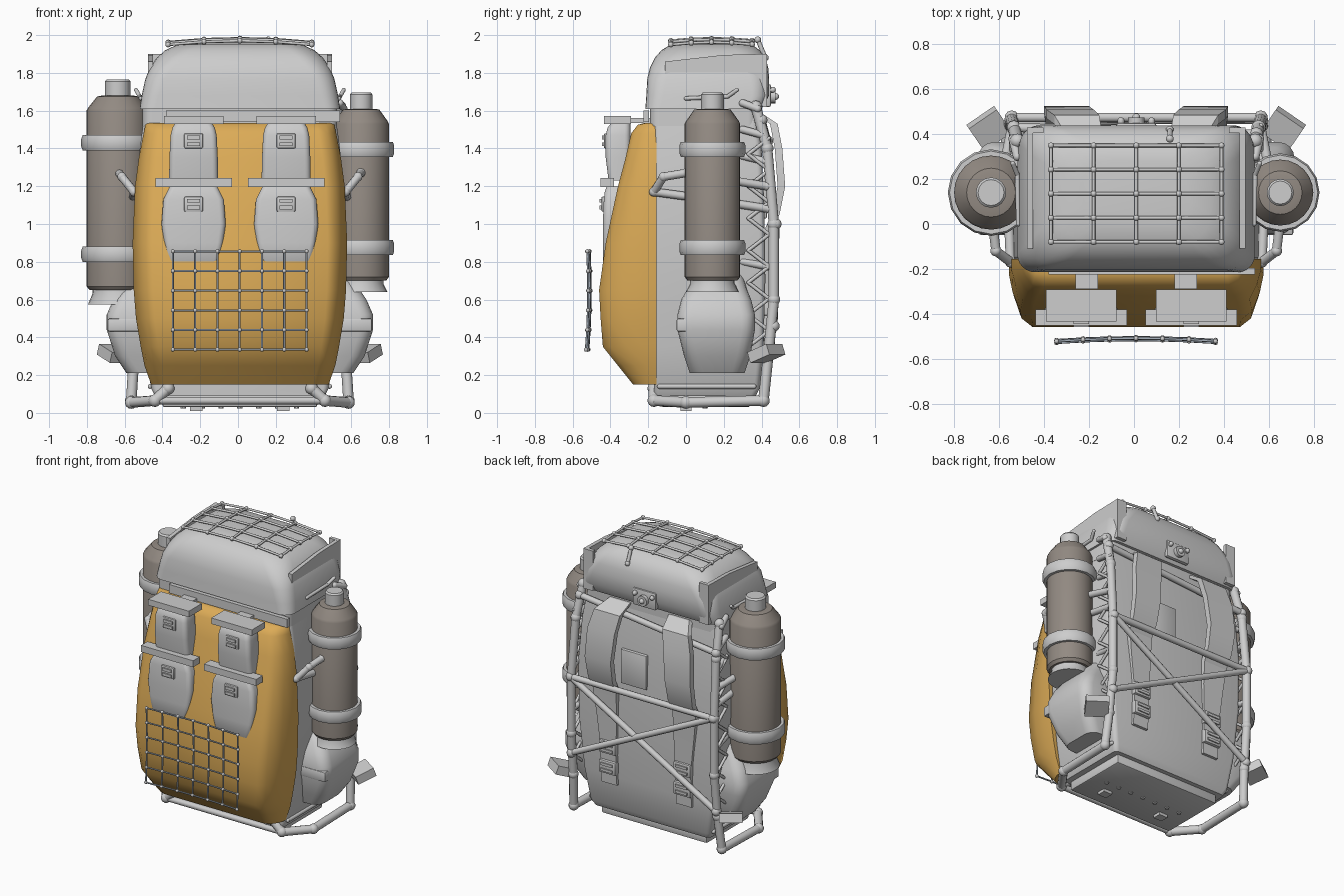
import bpy, bmesh, math
from mathutils import Vector, Matrix


def mat(name, *rgb):
    m = bpy.data.materials.new(name)
    m.diffuse_color = (*rgb, 1)
    return m


GREY = mat("light_grey", 0.61, 0.61, 0.61)
OCHRE = mat("ochre_cloth", 0.72, 0.41, 0.095)
BROWN = mat("bottle_brown", 0.29, 0.255, 0.225)
SLATE = mat("net_slate", 0.38, 0.43, 0.49)


def finish(name, bm, material, angle=35):
    bmesh.ops.recalc_face_normals(bm, faces=bm.faces)
    me = bpy.data.meshes.new(name)
    bm.to_mesh(me)
    bm.free()
    ob = bpy.data.objects.new(name, me)
    bpy.context.collection.objects.link(ob)
    me.materials.append(material)
    bpy.context.view_layer.objects.active = ob
    ob.select_set(True)
    bpy.ops.object.shade_smooth_by_angle(angle=math.radians(angle))
    ob.select_set(False)
    return ob


def loft(name, rings, material, angle=35):
    bm = bmesh.new()
    loops = [[bm.verts.new(p) for p in r] for r in rings]
    n = len(loops[0])
    for a, b in zip(loops, loops[1:]):
        for i in range(n):
            bm.faces.new((a[i], a[(i + 1) % n], b[(i + 1) % n], b[i]))
    bm.faces.new(loops[0])
    bm.faces.new(loops[-1])
    return finish(name, bm, material, angle)


def rounded(z, hx, y0, y1, r, cx=0, steps=5):
    out = []
    for k, (sx, sy) in enumerate([(1, 1), (-1, 1), (-1, -1), (1, -1)]):
        px, py = cx + sx * (hx - r), (y1 - r if sy > 0 else y0 + r)
        for i in range(steps):
            a = math.pi / 2 * (k + i / (steps - 1))
            out.append((px + r * math.cos(a), py + r * math.sin(a), z))
    return out


def box(name, lo, hi, bevel=0.0, material=GREY, rot=None):
    lo, hi = Vector(lo), Vector(hi)
    bm = bmesh.new()
    bmesh.ops.create_cube(bm, size=1)
    bmesh.ops.scale(bm, vec=hi - lo, verts=bm.verts)
    if bevel:
        bmesh.ops.bevel(bm, geom=bm.edges[:], offset=bevel, segments=2, affect='EDGES', profile=0.5)
    if rot:
        bmesh.ops.rotate(bm, matrix=rot, verts=bm.verts)
    bmesh.ops.translate(bm, vec=(lo + hi) / 2, verts=bm.verts)
    return finish(name, bm, material)


def rod(bm, a, b, r, seg=10):
    d = Vector(b) - Vector(a)
    m = Matrix.Translation((Vector(a) + Vector(b)) / 2) @ d.to_track_quat('Z', 'Y').to_matrix().to_4x4()
    bmesh.ops.create_cone(bm, cap_ends=True, segments=seg, radius1=r, radius2=r, depth=d.length, matrix=m)


def ball(bm, p, r, seg=10):
    bmesh.ops.create_uvsphere(bm, u_segments=seg, v_segments=seg // 2 + 1, radius=r, matrix=Matrix.Translation(p))


def tubes(name, paths, r, material=GREY, joint=1.0, seg=10):
    bm = bmesh.new()
    for path in paths:
        for a, b in zip(path, path[1:]):
            rod(bm, a, b, r, seg)
        for p in path:
            ball(bm, p, r * joint, seg)
    return finish(name, bm, material, 65)


def lathe(name, cx, cy, prof, material, seg=24):
    rings = [[(cx + r * math.cos(2 * math.pi * i / seg), cy + r * math.sin(2 * math.pi * i / seg), z)
              for i in range(seg)] for r, z in prof]
    return loft(name, rings, material)


# main pack body
loft("pack_body", [rounded(z, hx, -0.17, y, 0.03) for z, hx, y in [
    (0.09, 0.45, 0.37), (0.13, 0.47, 0.39), (0.35, 0.505, 0.41), (0.7, 0.54, 0.42),
    (1.1, 0.55, 0.415), (1.4, 0.53, 0.40), (1.62, 0.5, 0.37)]], GREY)
box("base_plate", (-0.41, -0.13, 0.03), (0.41, 0.34, 0.1), 0.012)
for i in range(7):
    lathe("base_rivet", -0.3 + i * 0.1, 0.1, [(0.014, 0.022), (0.014, 0.036)], GREY, 10)

# ochre front compartment
rings = []
for z, hx, yf in [(0.15, 0.47, -0.28), (0.25, 0.505, -0.36), (0.35, 0.525, -0.44), (0.5, 0.55, -0.452),
                  (0.65, 0.562, -0.46), (0.9, 0.568, -0.425), (1.2, 0.555, -0.36),
                  (1.35, 0.535, -0.32), (1.48, 0.51, -0.29), (1.525, 0.5, -0.255), (1.535, 0.49, -0.22)]:
    half = [(hx, -0.155), (hx, -0.155 + (yf + 0.155) * 0.25), (hx * 0.97, -0.155 + (yf + 0.155) * 0.55),
            (hx * 0.91, -0.155 + (yf + 0.155) * 0.87), (hx * 0.82, yf)]
    rings.append([(x, y, z) for x, y in half] + [(-x, y, z) for x, y in reversed(half)])
loft("front_compartment", rings, OCHRE, 40)

# collar and domed lid
loft("collar", [rounded(z, 0.515, -0.19, 0.38, 0.05) for z in (1.52, 1.61)], GREY)
loft("lid", [rounded(z, hx, y0, y1, r, steps=7) for z, hx, y0, y1, r in [
    (1.61, 0.53, -0.215, 0.40, 0.08), (1.68, 0.52, -0.21, 0.44, 0.09), (1.77, 0.5, -0.205, 0.44, 0.1),
    (1.83, 0.475, -0.19, 0.435, 0.12), (1.88, 0.44, -0.165, 0.42, 0.13), (1.92, 0.395, -0.13, 0.39, 0.13),
    (1.95, 0.33, -0.08, 0.35, 0.12), (1.962, 0.24, 0.0, 0.28, 0.1)]], GREY, 50)
for s in (-1, 1):
    # side plates rising to a squared rear corner
    loft("lid_side_plate", [[(s * x, y, z) for x, z in ((0.46, z0), (0.487, z0), (0.487, z1), (0.46, z1))]
                            for y, z0, z1 in ((-0.11, 1.7, 1.86), (0.2, 1.66, 1.895), (0.43, 1.62, 1.9))], GREY)
    box("lid_rear_corner", (s * 0.45 - 0.037, 0.405, 1.62), (s * 0.45 + 0.037, 0.43, 1.9))
    tubes("lid_side_strap", [[(s * 0.525, 0.0, 1.665), (s * 0.53, 0.22, 1.675), (s * 0.55, 0.27, 1.71)]], 0.011)
    # collar tabs joining the pouches
    box("collar_tab", (s * 0.22 - 0.05, -0.29, 1.535), (s * 0.22 + 0.05, -0.19, 1.56))
box("collar_bar", (-0.39, -0.225, 1.54), (0.53, -0.195, 1.6))

# rear lid latch and toggle
box("latch_plate", (-0.09, 0.42, 1.62), (0.09, 0.45, 1.74), 0.01)
tubes("latch_knob", [[(0, 0.44, 1.675), (0, 0.475, 1.675)]], 0.036, joint=0.5, seg=16)
tubes("latch_bolts", [[(s * 0.068, 0.44, 1.71), (s * 0.068, 0.46, 1.71)] for s in (-1, 1)], 0.016)
tubes("lid_toggle", [[(0.15, 0.42, 1.88), (0.15, 0.38, 1.975)]], 0.012, joint=1.5)


# knotted nets
def net(name, cols, rows, point, r, material):
    pts = [[point(c, w) for c in cols] for w in rows]
    tubes(name + "_cords", pts + [list(c) for c in zip(*pts)], r, material, 1.0, 8)
    bm = bmesh.new()
    for row in pts:
        for p in row:
            ball(bm, p, 0.0115 if r < 0.007 else 0.015, 8)
    finish(name + "_knots", bm, GREY, 65)


net("lid_net", [-0.37 + 0.19 * i for i in range(5)], [-0.08 + 0.1075 * i for i in range(5)],
    lambda x, y: (x, y, 1.982 - 0.14 * (x - 0.01) ** 2 - 0.25 * (y - 0.14) ** 2), 0.008, GREY)
net("front_net", [-0.345 + 0.118 * i for i in range(7)], [0.335 + 0.104 * i for i in range(6)],
    lambda x, z: (x, -0.505 - 0.1 * (x - 0.01) ** 2 - 0.12 * (z - 0.65) ** 2, z), 0.0055, SLATE)

# four front pouches with flaps and buckles
for cx in (-0.235, 0.255):
    loft("upper_pouch", [rounded(z, hx, y0, -0.295, 0.03, cx) for z, hx, y0 in [
        (1.23, 0.13, -0.41), (1.35, 0.128, -0.425), (1.47, 0.122, -0.425), (1.51, 0.112, -0.415), (1.53, 0.1, -0.40)]], GREY)
    loft("lower_pouch", [rounded(z, hx, y0, -0.32, 0.03, cx) for z, hx, y0 in [
        (0.785, 0.12, -0.43), (0.805, 0.138, -0.44), (0.9, 0.157, -0.44), (1.0, 0.17, -0.44),
        (1.13, 0.16, -0.435), (1.17, 0.14, -0.43), (1.2, 0.125, -0.42)]], GREY)
    box("upper_flap", (cx - 0.158, -0.435, 1.53), (cx + 0.158, -0.292, 1.572))
    box("lower_flap", (cx - 0.203, -0.452, 1.197), (cx + 0.203, -0.38, 1.243))
    for z, y in ((1.44, -0.425), (1.105, -0.438)):
        box("buckle_plate", (cx - 0.05, y - 0.01, z - 0.04), (cx + 0.05, y + 0.01, z + 0.04), 0.008)
        for k in (-0.018, 0.018):
            box("buckle_rib", (cx - 0.034, y - 0.02, z + k - 0.01), (cx + 0.034, y - 0.005, z + k + 0.01))

# gas bottles: x, radius, base of cup, bottom, shoulder, top, ring heights
for cx, r, cup, z0, z1, z2, bands in [(-0.637, 0.165, 0.575, 0.65, 1.6, 1.68, (0.84, 1.43)),
                                      (0.652, 0.147, 0.64, 0.7, 1.53, 1.61, (0.875, 1.395))]:
    cy = 0.14
    lathe("bottle", cx, cy, [(r * 0.9, z0), (r, z0 + 0.02), (r, z1), (r * 0.95, z1 + 0.015),
                             (r * 0.66, z2 - 0.005), (r * 0.5, z2)], BROWN)
    lathe("bottle_cap", cx, cy, [(r * 0.41, z2 - 0.01), (r * 0.41, z2 + 0.075), (r * 0.35, z2 + 0.085)], GREY, 16)
    lathe("bottle_cup", cx, cy, [(r * 0.95, cup), (r * 0.8, z0 - 0.015), (r * 0.8, z0 + 0.01)], GREY)
    for z in bands:
        lathe("bottle_band", cx, cy, [(r + 0.02, z - 0.04), (r + 0.028, z - 0.02), (r + 0.028, z + 0.02),
                                      (r + 0.02, z + 0.04)], GREY, 16)

V = [(0.38, -0.17, 0.13), (0.45, -0.17, 0.065), (0.575, 0.0, 0.055), (0.575, 0.41, 0.065), (0.56, 0.435, 0.3),
     (0.555, 0.465, 0.6), (0.555, 0.465, 1.0), (0.545, 0.43, 1.4), (0.53, 0.37, 1.62)]
for s in (-1, 1):
    m = lambda pts: [(s * x, y, z) for x, y, z in pts]
    # bulging lower side pouch
    loft("side_pouch", [rounded(z, w / 2 + 0.05, y0, y1, 0.07, s * (0.45 + w / 2)) for z, w, y0, y1 in [
        (0.21, 0.1, 0.02, 0.31), (0.3, 0.16, -0.01, 0.34), (0.44, 0.205, -0.045, 0.365), (0.52, 0.205, -0.045, 0.365),
        (0.6, 0.17, -0.025, 0.345), (0.66, 0.13, 0.01, 0.32), (0.74, 0.06, 0.06, 0.3)]], GREY, 45)
    box("side_pouch_band", (s * 0.59 - 0.11, -0.05, 0.43), (s * 0.59 + 0.11, 0.1, 0.5), 0.01)
    # carrying frame upright, bottle hoop and side truss
    tubes("frame_upright", [m(V)], 0.028, joint=1.2, seg=12)
    tubes("side_hoop", [m([(0.55, 0.44, 1.08), (0.57, 0.05, 1.14), (0.56, -0.17, 1.17), (0.625, -0.12, 1.25),
                           (0.64, 0.0, 1.27), (0.555, 0.43, 1.2)])], 0.022, joint=1.15)
    tubes("frame_stubs", [m([(0.53, 0.3, z), (0.55, y, z - 0.03)]) for z, y in
                          [(1.64, 0.38), (1.5, 0.41), (1.36, 0.43), (0.8, 0.46)]], 0.02)
    tubes("side_truss", [m([(0.557, 0.44 if i % 2 else 0.33, 0.35 + i * 0.085) for i in range(14)])], 0.01, seg=8)
    tubes("side_bottom_rail", [m([(0.475, -0.14, 0.14), (0.475, 0.36, 0.14)])], 0.013)
    # hip blocks and feet
    box("hip_block", (s * 0.655 - 0.075, 0.36, 0.285), (s * 0.655 + 0.075, 0.49, 0.345),
        rot=Matrix.Rotation(s * -0.6, 3, 'Z') @ Matrix.Rotation(0.35, 3, 'X'))
    box("foot", (s * 0.23 - 0.033, -0.03, 0.01), (s * 0.23 + 0.033, 0.03, 0.13))
    # padded shoulder strap, thin below the middle brace
    path = [(0.23, 0.38, 1.59), (0.265, 0.47, 1.53), (0.295, 0.495, 1.4), (0.31, 0.51, 1.2), (0.31, 0.48, 1.05),
            (0.31, 0.435, 0.96), (0.3, 0.425, 0.8), (0.29, 0.42, 0.55), (0.29, 0.41, 0.3)]
    loft("shoulder_strap", [[(s * (x + dx), y + dy, z) for dx, dy in
                             ((-w, -0.025), (w, -0.025), (w, 0.015), (-w, 0.015))]
                            for (x, y, z), w in zip(path, (0.08, 0.1, 0.105, 0.1, 0.095, 0.09, 0.08, 0.06, 0.06))],
         GREY, 20)
    for z in (0.42, 0.56):
        box("strap_buckle", (s * 0.29 - 0.065, 0.41, z - 0.045), (s * 0.29 + 0.065, 0.45, z + 0.045), 0.008)
        for k in (-0.02, 0.02):
            box("strap_buckle_rib", (s * 0.29 - 0.045, 0.44, z + k - 0.009), (s * 0.29 + 0.045, 0.458, z + k + 0.009))

# rear cross braces and back plate
tubes("rear_braces", [[(0.535, 0.40, 1.55), (-0.545, 0.43, 1.44)], [(0.555, 0.475, 1.0), (-0.555, 0.475, 1.0)],
                      [(0.555, 0.475, 1.0), (-0.56, 0.45, 0.34)], [(0.555, 0.465, 0.46), (-0.555, 0.475, 1.0)]],
      0.021, joint=1.5)
tubes("front_bottom_rail", [[(-0.45, -0.17, 0.065), (0.45, -0.17, 0.065)]], 0.02)
box("back_plate", (0.0, 0.39, 1.03), (0.2, 0.428, 1.27), 0.006)

# the pack and frame sit slightly right of the bottles' midpoint
for ob in bpy.data.objects:
    if not ob.name.startswith(("bottle", "lid_net", "front_net", "upper", "lower", "buckle")):
        ob.location.x = 0.01
